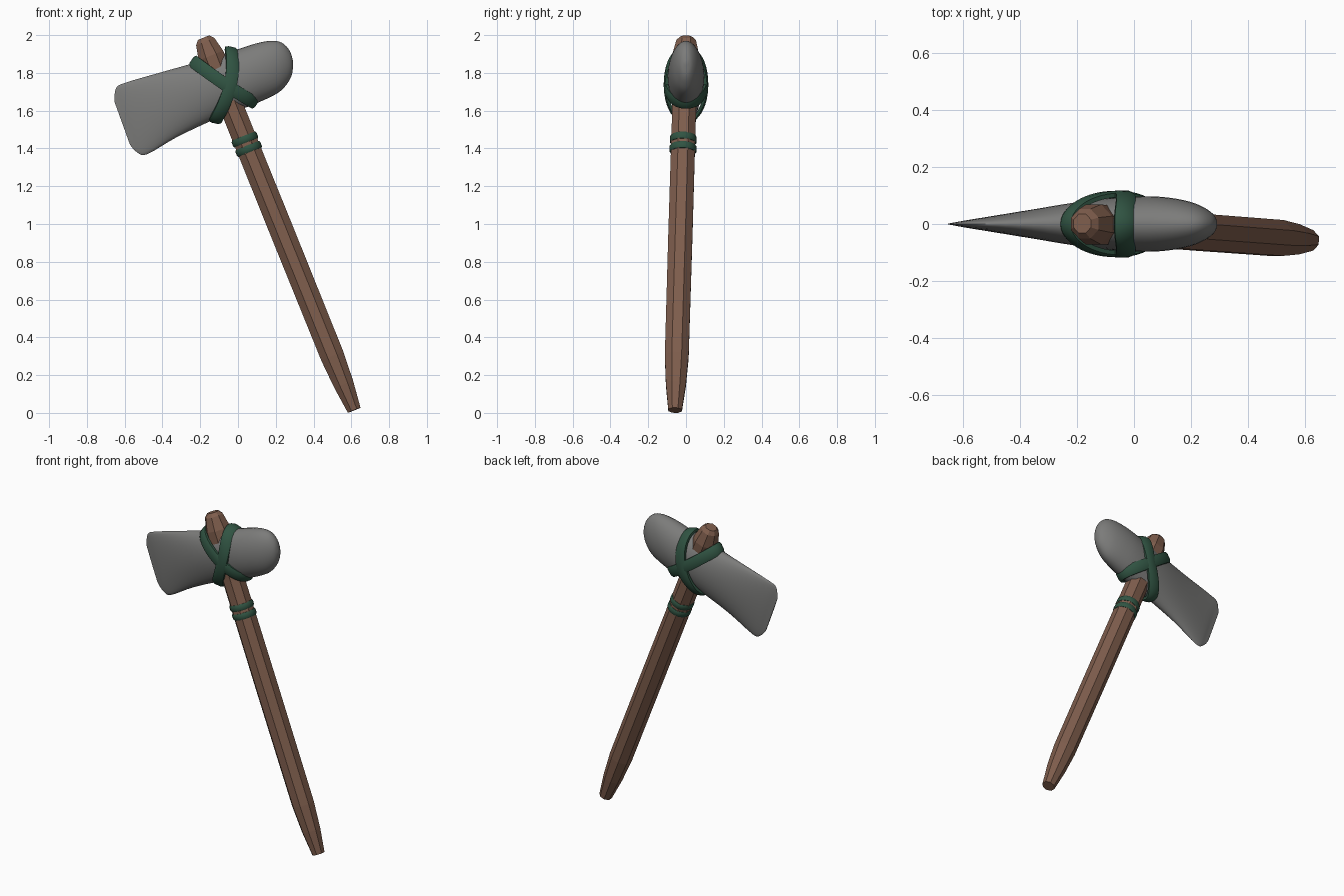
import bpy, bmesh, math
from mathutils import Vector

if "Cube" in bpy.data.objects:
    bpy.data.objects.remove(bpy.data.objects["Cube"])


def material(name, rgb):
    m = bpy.data.materials.new(name)
    m.diffuse_color = (*rgb, 1)
    m.use_nodes = True
    m.node_tree.nodes["Principled BSDF"].inputs["Base Color"].default_value = m.diffuse_color
    return m


WOOD = material("brown wood", (0.21, 0.11, 0.073))
STONE = material("grey stone", (0.2, 0.2, 0.195))
CORD = material("dark green cord", (0.03, 0.088, 0.055))


def loft(name, rings, mat, closed=False, smooth=None):
    """Skin a list of equal-sized point rings."""
    bm = bmesh.new()
    vs = [[bm.verts.new(p) for p in r] for r in rings]
    n, k = len(vs), len(vs[0])
    for i in range(n if closed else n - 1):
        a, b = vs[i], vs[(i + 1) % n]
        for j in range(k):
            bm.faces.new((a[j], a[(j + 1) % k], b[(j + 1) % k], b[j]))
    if not closed:
        bm.faces.new(vs[0])
        bm.faces.new(vs[-1])
    bmesh.ops.recalc_face_normals(bm, faces=bm.faces)
    me = bpy.data.meshes.new(name)
    bm.to_mesh(me)
    bm.free()
    me.materials.append(mat)
    ob = bpy.data.objects.new(name, me)
    bpy.context.collection.objects.link(ob)
    if smooth:
        bpy.ops.object.select_all(action='DESELECT')
        bpy.context.view_layer.objects.active = ob
        ob.select_set(True)
        bpy.ops.object.shade_smooth_by_angle(angle=math.radians(smooth))
    return ob


# Handle axis: a straight leaning line, parametrised by height
def axis(z):
    return Vector((0.035 - (z - 1.45) * 0.404, -0.058 + 0.03 * z, z))


DOWN = (axis(0) - axis(1)).normalized()
SIDE = Vector((0, 1, 0)).cross(DOWN).normalized()
DEEP = DOWN.cross(SIDE)


def handle_ring(centre, r, sides):
    r /= math.cos(math.pi / sides)          # r is the flat-to-centre distance
    return [centre + r * (math.cos(a) * SIDE + math.sin(a) * DEEP)
            for a in (2 * math.pi * (j + 0.5) / sides for j in range(sides))]


# Faceted wooden handle
profile = [(1.986, 0.033), (1.965, 0.052), (1.89, 0.070), (1.6, 0.063), (0.95, 0.064),
           (0.3, 0.063), (0.15, 0.053), (0.014, 0.036)]
loft("handle", [handle_ring(axis(z), r, 8) for z, r in profile], WOOD)

# Two cord bands below the head
for i, z in enumerate((1.447, 1.397)):
    shape = [(-0.019, 0.055), (-0.019, 0.066), (-0.011, 0.071),
             (0.011, 0.071), (0.019, 0.066), (0.019, 0.055)]
    loft(f"handle_band_{i + 1}",
         [handle_ring(axis(z) + DOWN * d, r, 16) for d, r in shape], CORD, smooth=50)

# Stone head: stations of top x, z, bottom x, z and half thickness
stations = [(-0.655, 1.65, -0.572, 1.42, 0.003), (-0.645, 1.72, -0.535, 1.38, 0.008),
            (-0.59, 1.75, -0.48, 1.37, 0.02), (-0.40, 1.805, -0.32, 1.462, 0.05),
            (-0.20, 1.862, -0.11, 1.56, 0.083), (0.0, 1.925, 0.05, 1.62, 0.097),
            (0.10, 1.957, 0.15, 1.662, 0.092), (0.18, 1.97, 0.22, 1.70, 0.077),
            (0.235, 1.958, 0.262, 1.745, 0.056), (0.275, 1.915, 0.285, 1.79, 0.032),
            (0.292, 1.86, 0.292, 1.84, 0.008)]


def smooth_path(pts, steps):
    """Catmull-Rom interpolation through the stations."""
    pts = [Vector(p) for p in pts]
    out = []
    for i in range(len(pts) - 1):
        p0, p1, p2, p3 = pts[max(i - 1, 0)], pts[i], pts[i + 1], pts[min(i + 2, len(pts) - 1)]
        for s in range(steps):
            t = s / steps
            out.append(0.5 * (2 * p1 + (p2 - p0) * t + (2 * p0 - 5 * p1 + 4 * p2 - p3) * t * t
                              + (3 * p1 - p0 - 3 * p2 + p3) * t ** 3))
    return out + [pts[-1]]


rings = []
for tx, tz, bx, bz, w in smooth_path(stations, 4):
    mid = Vector(((tx + bx) / 2, 0, (tz + bz) / 2))
    half = Vector(((tx - bx) / 2, 0, (tz - bz) / 2))
    rings.append([mid + half * math.cos(a) + Vector((0, w * math.sin(a), 0))
                  for a in (2 * math.pi * j / 32 for j in range(32))])
loft("stone_head", rings, STONE, smooth=60)


# Crossed cord lashings around the head
def lashing(name, top, bottom, bend, depth):
    top, bottom, bend = (Vector((p[0], 0, p[1])) for p in (top, bottom, bend))
    mid = (top + bottom) / 2

    def point(a):
        return (mid + (top - mid) * math.cos(a) + bend * math.sin(a) ** 2
                + Vector((0, depth * math.sin(a), 0)))

    section = [(-0.034, -0.012), (0.034, -0.012), (0.034, 0.003),
               (0.018, 0.01), (-0.018, 0.01), (-0.034, 0.003)]
    rings = []
    for i in range(64):
        a = 2 * math.pi * i / 64
        p = point(a)
        t = (point(a + 0.01) - point(a - 0.01)).normalized()
        n = p - mid - bend * math.sin(a) ** 2
        n = (n - t * n.dot(t)).normalized()
        w = t.cross(n)
        rings.append([p + w * u + n * v for u, v in section])
    loft(name, rings, CORD, closed=True, smooth=40)


lashing("lashing_upright", (-0.035, 1.928), (-0.122, 1.543), (0.038, 0), 0.108)
lashing("lashing_diagonal", (-0.238, 1.862), (0.092, 1.64), (0.01, -0.015), 0.106)
